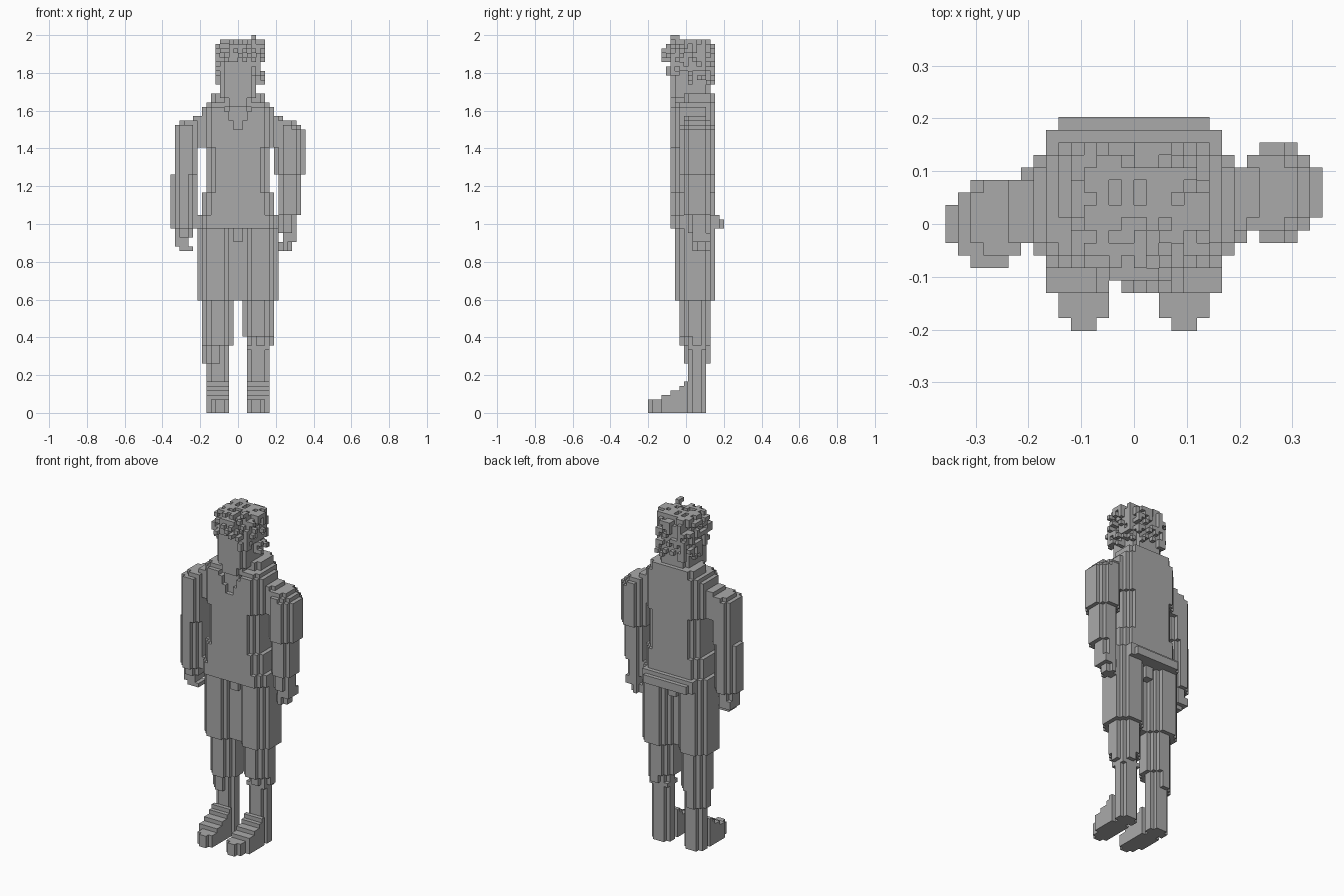
import bpy, bmesh, random
from mathutils import Vector

if "Cube" in bpy.data.objects:
    bpy.data.objects.remove(bpy.data.objects["Cube"])

V = 2 / 84                      # size of one cube of the grid
random.seed(7)
grey = bpy.data.materials.new("plain grey")
grey.diffuse_color = (0.4, 0.4, 0.4, 1)
grey.use_nodes = True
grey.node_tree.nodes["Principled BSDF"].inputs["Base Color"].default_value = grey.diffuse_color


def slab(x0, x1, y0, y1, z0, z1, cut=0):
    """Cells of a block; cut steps its four upright corners."""
    out = set()
    for x in range(x0, x1):
        for y in range(y0, y1):
            if min(x - x0, x1 - 1 - x) + min(y - y0, y1 - 1 - y) >= cut:
                out |= {(x, y, z) for z in range(z0, z1)}
    return out


def stack(*blocks):
    return set().union(*(slab(*b) for b in blocks))


def mirror(cells):
    return {(-1 - x, y, z) for x, y, z in cells}


def build(name, cells):
    """Skin a set of cells with their outer faces, merging flat areas."""
    bm = bmesh.new()
    verts = {}
    for c in sorted(cells):
        for axis in range(3):
            for side in (0, 1):
                n = list(c)
                n[axis] += 2 * side - 1
                if tuple(n) in cells:
                    continue
                a, b = (axis + 1) % 3, (axis + 2) % 3
                loop = []
                for da, db in ((0, 0), (1, 0), (1, 1), (0, 1)):
                    p = list(c)
                    p[axis] += side
                    p[a] += da
                    p[b] += db
                    p = tuple(p)
                    if p not in verts:
                        verts[p] = bm.verts.new(Vector((p[0], p[1] - 8.5, p[2])) * V)
                    loop.append(verts[p])
                bm.faces.new(loop if side else loop[::-1])
    bmesh.ops.dissolve_limit(bm, angle_limit=0.01, verts=bm.verts[:], edges=bm.edges[:])
    me = bpy.data.meshes.new(name)
    bm.to_mesh(me)
    bm.free()
    me.materials.append(grey)
    ob = bpy.data.objects.new(name, me)
    bpy.context.collection.objects.link(ob)


# Feet with stepped insteps, and shins
foot = stack((3, 5, 0, 1, 0, 3), (2, 6, 1, 3, 0, 3), (2, 7, 3, 5, 0, 4),
             (2, 7, 5, 7, 0, 5), (2, 7, 7, 8, 0, 6), (2, 7, 8, 9, 0, 7),
             (2, 7, 9, 13, 0, 8, 1))
shin = slab(2, 7, 9, 13, 8, 16, 1)
build("right_foot", foot)
build("left_foot", mirror(foot))
build("right_shin", shin)
build("left_shin", mirror(shin))

# Knees and lower thighs
build("right_knee", stack((1, 8, 7, 14, 17, 25, 2), (2, 8, 8, 14, 15, 17, 2),
                          (2, 7, 9, 13, 14, 15)))
build("left_knee", mirror(stack((1, 8, 7, 14, 15, 25, 2), (2, 8, 8, 14, 11, 15, 2))))

# Shorts: two legs joined by a thin middle web and a waist
short = slab(1, 9, 6, 15, 25, 41, 2)
build("shorts", short | mirror(short)
      | stack((-1, 1, 8, 12, 25, 38), (-1, 1, 7, 14, 38, 41)))

# Shirt: flared hem, waist, chest and sloping shoulders
shirt = stack((-9, 9, 5, 15, 41, 44, 2), (-7, 7, 15, 16, 41, 44),
              (-6, 6, 16, 17, 41, 43), (-8, 8, 5, 15, 44, 49, 2),
              (-7, 7, 5, 15, 49, 59, 2), (-9, 9, 5, 15, 59, 66, 3),
              (-8, 8, 5, 15, 66, 68, 2), (-7, 7, 6, 15, 68, 69, 1),
              (-6, 6, 8, 15, 69, 71, 1))
neckline = stack((-3, 3, 5, 7, 67, 71), (-2, 2, 5, 6, 65, 67), (-1, 1, 5, 6, 63, 65))
build("shirt", shirt - neckline)

# Right arm
build("right_upper_arm", stack((8, 15, 7, 15, 53, 63, 2), (8, 14, 7, 15, 63, 64, 2),
                               (8, 13, 8, 14, 64, 65, 1), (8, 10, 9, 13, 65, 66)))
build("right_forearm", stack((9, 14, 8, 14, 44, 53, 1)))
build("right_hand", stack((9, 13, 9, 14, 40, 44, 1), (10, 13, 10, 14, 38, 40),
                          (9, 12, 10, 14, 36, 38, 1)))

# Left arm, carried a little further forward
build("left_upper_arm", stack((-14, -9, 5, 12, 53, 64, 1), (-13, -8, 6, 12, 59, 65, 1),
                              (-10, -8, 7, 12, 65, 66)))
build("left_forearm", stack((-15, -9, 5, 12, 41, 53, 2)))
build("left_hand", stack((-14, -10, 6, 11, 39, 41, 1), (-14, -11, 7, 11, 37, 39),
                         (-13, -10, 7, 10, 36, 37)))

# Head with neck and chin
head = stack((-3, 3, 6, 13, 66, 71, 1), (-3, 3, 5, 9, 68, 70, 1),
             (-4, 4, 5, 14, 70, 79, 1), (-4, 4, 5, 14, 79, 81, 2),
             (-3, 3, 6, 13, 81, 82, 1))
build("head", head)

# Tousled hair: random curls growing out of the crown, sides and back
hair = set()
for x, y, z in sorted(slab(-5, 6, 3, 15, 73, 83)):
    if (x, y, z) in head:
        continue
    touch = any((x + a, y + b, z + c) in head
                for a in (-1, 0, 1) for b in (-1, 0, 1) for c in (-1, 0, 1))
    front = y < 6 and x < 3
    low = z < 75 and y < 9
    if front and z < 78 or low:
        continue
    if touch and random.random() < 0.5:
        hair.add((x, y, z))
    elif x == 5 and 5 < y < 12 and random.random() < 0.3:
        hair |= {(x, y, z), (x - 1, y, z)}
    elif y == 3 and -4 < x < 4 and z < 82 and random.random() < 0.3:
        hair |= {(x, y, z), (x, y + 1, z)}
    elif z == 82 and -4 < x < 5 and 4 < y < 13 and random.random() < 0.35:
        hair |= {(x, y, z), (x, y, z - 1)}
hair |= stack((3, 4, 6, 7, 82, 84), (3, 4, 5, 6, 83, 84), (-1, 0, 9, 10, 82, 83))
build("hair", hair)
